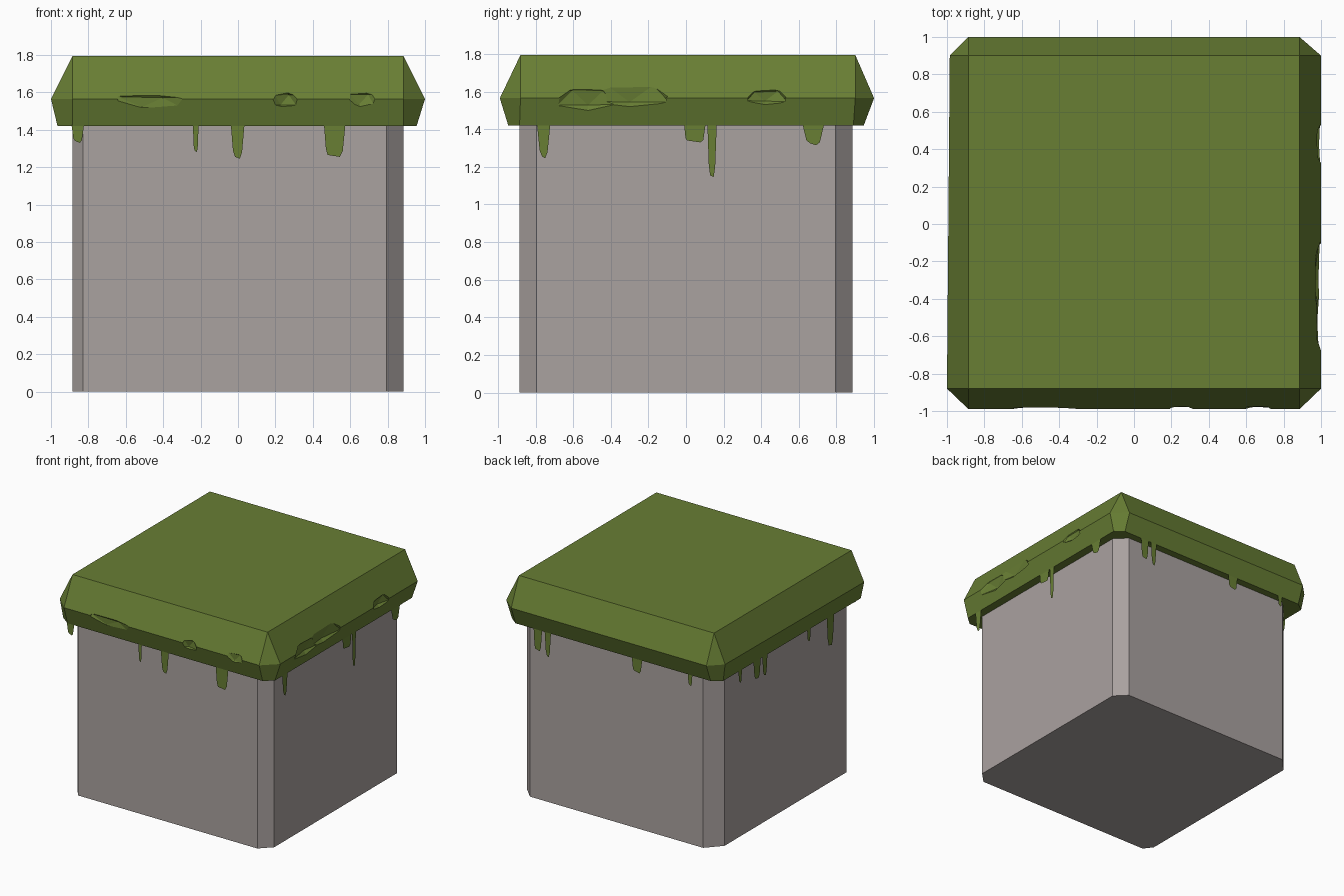
import bpy, bmesh, random
from mathutils import Vector

if "Cube" in bpy.data.objects:
    bpy.data.objects.remove(bpy.data.objects["Cube"])

random.seed(4)


def material(name, rgb):
    m = bpy.data.materials.new(name)
    m.diffuse_color = (*rgb, 1)
    m.use_nodes = True
    m.node_tree.nodes["Principled BSDF"].inputs["Base Color"].default_value = m.diffuse_color
    return m


STONE = material("stone grey", (0.40, 0.36, 0.35))
MOSS = material("moss green", (0.138, 0.209, 0.034))


def make_object(name, bm, mat, closed=True):
    if closed:
        bmesh.ops.recalc_face_normals(bm, faces=bm.faces[:])
    mesh = bpy.data.meshes.new(name)
    bm.to_mesh(mesh)
    bm.free()
    mesh.materials.append(mat)
    obj = bpy.data.objects.new(name, mesh)
    bpy.context.collection.objects.link(obj)
    return obj


def loop(bm, points, z):
    return [bm.verts.new((x, y, z)) for x, y in points]


def bridge(bm, a, b):
    n = len(a)
    for i in range(n):
        bm.faces.new((a[i], a[(i + 1) % n], b[(i + 1) % n], b[i]))


# Stone block: square prism with uneven chamfered corners
S = 0.885
outline = [(S - 0.09, -S), (S, -S + 0.09), (S, S - 0.09), (S - 0.09, S),
           (-S + 0.11, S), (-S, S - 0.12), (-S, -S + 0.07), (-S + 0.055, -S)]
bm = bmesh.new()
low, high = loop(bm, outline, 0), loop(bm, outline, 1.5)
bridge(bm, low, high)
bm.faces.new(low[::-1])
bm.faces.new(high)
make_object("stone_block", bm, STONE)

# Moss cap: bulging slab, two ridge points per corner meeting at one top point
bm = bmesh.new()
top = loop(bm, [(S, -0.88), (S, 0.9), (-S, 0.9), (-S, -0.88)], 1.795)
ridge = loop(bm, [(S, -0.99), (1, -0.88), (1, 0.9), (S, 1),
                  (-S, 1), (-0.985, 0.9), (-1, -0.88), (-S, -0.99)], 1.565)
base = loop(bm, [(S, -0.945), (0.955, -0.885), (0.955, 0.89), (S, 0.945),
                 (-S, 0.945), (-0.96, 0.89), (-0.965, -0.885), (-S, -0.945)], 1.42)
bridge(bm, base, ridge)
bm.faces.new(base[::-1])
bm.faces.new(top)
for k in range(4):
    a, b, c = ridge[2 * k], ridge[2 * k + 1], ridge[(2 * k + 2) % 8]
    bm.faces.new((a, b, top[k]))
    bm.faces.new((b, c, top[(k + 1) % 4], top[k]))
cap = make_object("moss_cap", bm, MOSS)

# Chips along the front and right ridge: centre, radii of jagged cutters
chips = [((-0.46, -1.0, 1.545), (0.25, 0.04, 0.07)),
         ((0.25, -1.0, 1.56), (0.08, 0.045, 0.06)),
         ((0.67, -1.0, 1.56), (0.09, 0.04, 0.06)),
         ((1.0, -0.52, 1.57), (0.18, 0.045, 0.09)),
         ((1.0, -0.30, 1.59), (0.27, 0.045, 0.11)),
         ((1.0, 0.42, 1.575), (0.13, 0.04, 0.06))]
for centre, (length, depth, height) in chips:
    bm = bmesh.new()
    bmesh.ops.create_icosphere(bm, subdivisions=1, radius=1)
    along_y = centre[0] > 0.9
    for v in bm.verts:
        p = v.co * random.uniform(0.75, 1.1)
        size = (depth, length, height) if along_y else (length, depth, height)
        v.co = Vector(centre) + Vector(p[i] * size[i] for i in range(3))
    cutter = make_object("chip_cutter", bm, MOSS)
    cutter.hide_render = True
    mod = cap.modifiers.new("chip", 'BOOLEAN')
    mod.operation, mod.solver, mod.object = 'DIFFERENCE', 'EXACT', cutter
    bpy.context.view_layer.objects.active = cap
    bpy.ops.object.modifier_apply(modifier=mod.name)
    bpy.data.objects.remove(cutter)


# Moss drips: flat strips; each is (centre, half top, half bottom, lowest z)
def drips(name, items, place):
    bm = bmesh.new()
    for c, w, t, z in items:
        mid = 1.42 + (z - 1.42) * 0.75
        m = (w + t) / 2
        profile = [(c - w, 1.425), (c - m, mid), (c - t, z + 0.01), (c + t * 0.6, z),
                   (c + m * 0.8, mid - 0.01), (c + w * 0.9, 1.425)]
        bm.faces.new([bm.verts.new(place(u, h)) for u, h in profile])
    make_object(name, bm, MOSS, closed=False)


drips("front_drips", [(-0.855, 0.035, 0.015, 1.33), (-0.225, 0.016, 0.008, 1.28),
                      (0.0, 0.038, 0.016, 1.245), (0.52, 0.06, 0.04, 1.255)],
      lambda u, h: (u, -0.945, h))
drips("right_drips", [(-0.755, 0.037, 0.01, 1.245), (0.05, 0.06, 0.045, 1.33),
                      (0.14, 0.026, 0.012, 1.145), (0.68, 0.06, 0.02, 1.315)],
      lambda u, h: (0.955, u, h))
drips("back_drips", [(-0.68, 0.04, 0.025, 1.25), (-0.59, 0.03, 0.01, 1.22),
                     (0.22, 0.05, 0.03, 1.31), (0.7, 0.022, 0.01, 1.33)],
      lambda u, h: (-u, 0.945, h))
drips("left_drips", [(-0.67, 0.025, 0.008, 1.32), (-0.45, 0.05, 0.025, 1.27),
                     (-0.35, 0.035, 0.015, 1.26), (0.22, 0.025, 0.01, 1.32),
                     (0.5, 0.05, 0.025, 1.18)],
      lambda u, h: (-0.962, -u, h))
